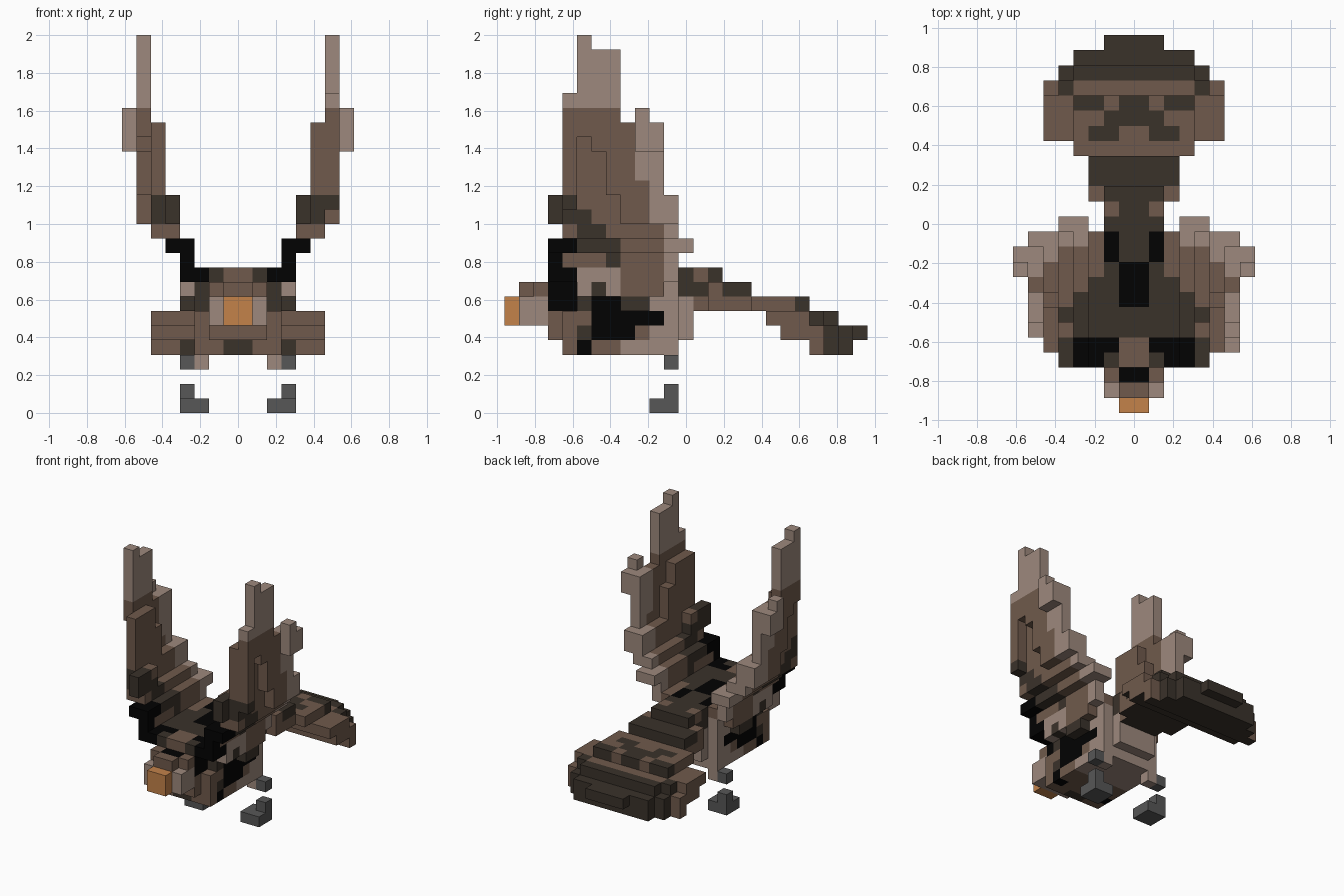
import bpy, bmesh

cube = bpy.data.objects.get("Cube")
if cube:
    bpy.data.objects.remove(cube, do_unlink=True)

U = 2 / 26          # size of one block
Y0 = 12.5           # block rows are counted from the beak tip


def linear(c):
    c /= 255
    return c / 12.92 if c <= 0.04045 else ((c + 0.055) / 1.055) ** 2.4


PALETTE = {
    "light_brown": (157, 137, 125), "mid_brown": (112, 90, 76),
    "dark_brown": (58, 50, 42), "black": (2, 2, 2),
    "orange": (195, 130, 74), "grey": (87, 87, 87),
}
LIGHT, MID, DARK, BLACK, ORANGE, GREY = range(6)
materials = []
for name, rgb in PALETTE.items():
    m = bpy.data.materials.new(name)
    m.use_nodes = True
    col = (*[linear(c) for c in rgb], 1)
    m.diffuse_color = col
    bsdf = m.node_tree.nodes["Principled BSDF"]
    bsdf.inputs["Base Color"].default_value = col
    bsdf.inputs["Roughness"].default_value = 0.9
    materials.append(m)

blocks = {}         # (x, y, z) -> (part name, colour)


def put(part, x, y, z, colour, paired=False):
    """Place a block and its mirror image; earlier parts keep their place."""
    for side, i in (("left_", x), ("right_", -1 - x)):
        name = side + part if paired else part
        if blocks.get((i, y, z), (name,))[0] == name:
            blocks[i, y, z] = (name, colour)


def box(part, xs, ys, zs, colour, paired=False):
    for x in range(*xs):
        for y in range(*ys):
            for z in range(*zs):
                put(part, x, y, z, colour, paired)


# Beak and head
box("beak", (0, 1), (0, 1), (6, 8), ORANGE)
box("head", (0, 2), (1, 3), (6, 8), LIGHT)
box("head", (0, 1), (1, 3), (8, 9), MID)
box("head", (1, 2), (2, 3), (8, 9), MID)
box("head", (0, 1), (2, 3), (8, 9), BLACK)
box("head", (0, 1), (3, 4), (8, 10), MID)
box("head", (1, 2), (3, 4), (9, 10), DARK)
box("head", (1, 2), (3, 5), (7, 9), BLACK)
box("head", (0, 2), (3, 4), (5, 7), MID)
box("head", (0, 1), (3, 4), (7, 8), MID)

# Body: belly, flanks, back and back markings
box("body", (0, 3), (4, 8), (4, 5), MID)
box("body", (0, 1), (4, 5), (4, 5), DARK)
box("body", (2, 3), (5, 6), (4, 5), BLACK)
box("body", (0, 3), (8, 12), (4, 5), LIGHT)
box("body", (0, 3), (4, 10), (5, 7), MID)
box("body", (0, 3), (5, 10), (7, 9), DARK)
box("body", (2, 3), (5, 6), (5, 6), DARK)
box("body", (0, 3), (10, 12), (5, 8), LIGHT)
box("body", (2, 3), (6, 9), (5, 7), BLACK)
box("body", (2, 3), (6, 8), (7, 8), BLACK)
box("body", (2, 3), (9, 11), (6, 7), BLACK)
box("body", (0, 2), (12, 13), (5, 8), LIGHT)
box("body", (0, 2), (10, 12), (8, 9), MID)
box("body", (2, 3), (10, 12), (8, 9), LIGHT)
box("body", (0, 3), (5, 9), (9, 10), DARK)
box("body", (0, 2), (9, 12), (9, 10), DARK)
box("body", (1, 2), (4, 5), (9, 10), BLACK)
box("body", (0, 1), (4, 5), (7, 10), MID)
box("body", (0, 1), (7, 10), (9, 10), BLACK)
box("body", (1, 2), (10, 12), (9, 10), BLACK)

# Shoulders
box("shoulder", (3, 4), (5, 8), (8, 9), LIGHT, True)
box("shoulder", (3, 4), (6, 7), (8, 9), DARK, True)
box("shoulder", (3, 4), (8, 10), (7, 8), DARK, True)
box("shoulder", (3, 4), (8, 11), (8, 9), MID, True)

# Legs and feet
box("thigh", (2, 3), (11, 12), (3, 4), LIGHT, True)
box("leg", (3, 4), (11, 12), (3, 4), GREY, True)
box("foot", (2, 4), (10, 12), (0, 1), GREY, True)
box("foot", (3, 4), (11, 12), (1, 2), GREY, True)

# Wings: thin curved sheets, the rear feathers stepping outwards
WING_TOP = {3: 15, 4: 20, 5: 26, 6: 25, 7: 25, 8: 20, 9: 21, 10: 20, 11: 15, 12: 12}


def wing_span(y, z):
    """First and last block across the sheet."""
    if z <= 10:
        return 3, 3
    if z <= 12:
        return (3, 4) if z == 11 else (4, 5)
    if z <= 14:
        return (4, 4) if y == 3 else (4, 5) if y <= 5 else (5, 5) if y <= 7 else (5, 6)
    if z <= 17:
        return (5, 5) if y <= 6 else (5, 6) if y == 7 else (6, 6)
    if y in (9, 10):
        return (6, 7) if z < 20 else (7, 7)
    if z <= 19:
        return (5, 5) if y == 4 or z == 18 and y == 5 else (5, 6) if y <= 6 else (6, 6)
    return 6, 6


def wing_colour(y, z):
    if z >= 21 or y >= (9 if z > 15 else 10 if z > 12 else 11):
        return LIGHT
    if z <= 10 and y > 3:
        if y <= 7:
            return MID if z == 10 and y < 7 else DARK if z == 10 else LIGHT if y > 4 else BLACK
        return MID
    if y <= 4 and z <= 11:
        return BLACK
    return DARK if 17 - z // 11 <= y + z <= 18 and (y, z) != (4, 12) else MID


for y, top in WING_TOP.items():
    for z in range(11 if y == 12 else 9, top):
        if y > 3 or z != 12:
            first, last = wing_span(y, z)
            for x in range(first, last + 1):
                put("wing", x, y, z, wing_colour(y, z), True)
box("wing", (2, 3), (3, 5), (9, 10), BLACK, True)
box("wing", (2, 3), (9, 12), (9, 10), MID, True)
# The left wing is spread a little wider at its leading edge
for z in range(14, 22):
    blocks[6, 4, z] = ("left_wing", wing_colour(4, z))

# Tail: overlapping plates (rows, level, half width, colour) fanning out and down
for y0, y1, z, w, colour in [
        (12, 15, 9, 2, DARK), (12, 14, 8, 2, DARK), (14, 17, 8, 3, DARK),
        (13, 14, 7, 2, MID), (14, 17, 7, 3, MID), (17, 20, 7, 4, MID), (20, 21, 7, 4, DARK),
        (18, 21, 6, 6, MID), (21, 22, 6, 5, DARK), (22, 23, 6, 4, DARK),
        (19, 22, 5, 6, MID), (22, 23, 5, 5, DARK), (23, 24, 5, 4, DARK), (24, 25, 5, 2, DARK),
        (21, 22, 4, 6, MID), (22, 23, 4, 5, DARK), (23, 24, 4, 4, DARK)]:
    box("tail", (0, w), (y0, y1), (z, z + 1), colour)
# Tail bars
box("tail", (1, 2), (13, 14), (9, 10), MID)
box("tail", (2, 3), (14, 15), (8, 9), MID)
box("tail", (1, 3), (18, 19), (7, 8), DARK)
box("tail", (0, 2), (19, 20), (7, 8), DARK)
box("tail", (1, 2), (20, 21), (7, 8), MID)
box("tail", (0, 4), (21, 22), (6, 7), MID)
box("tail", (2, 4), (21, 22), (4, 5), DARK)

# Turn each part's blocks into one mesh of outer faces
for part in sorted({p for p, _ in blocks.values()}):
    bm = bmesh.new()
    verts = {}
    for pos, (name, colour) in blocks.items():
        if name != part:
            continue
        for axis in range(3):
            for sign in (0, 1):
                near = list(pos)
                near[axis] += 2 * sign - 1
                if tuple(near) in blocks:
                    continue
                ring = []
                for u, v in ((0, 0), (1, 0), (1, 1), (0, 1)):
                    c = list(pos)
                    c[axis] += sign
                    c[(axis + 1) % 3] += u
                    c[(axis + 2) % 3] += v
                    c = tuple(c)
                    if c not in verts:
                        verts[c] = bm.verts.new((c[0] * U, (c[1] - Y0) * U, c[2] * U))
                    ring.append(verts[c])
                face = bm.faces.new(ring if sign else ring[::-1])
                # tail underside is dark
                under = part == "tail" and axis == 2 and sign == 0
                face.material_index = DARK if under else colour
    mesh = bpy.data.meshes.new(part)
    bm.to_mesh(mesh)
    bm.free()
    for m in materials:
        mesh.materials.append(m)
    bpy.context.collection.objects.link(bpy.data.objects.new(part, mesh))
